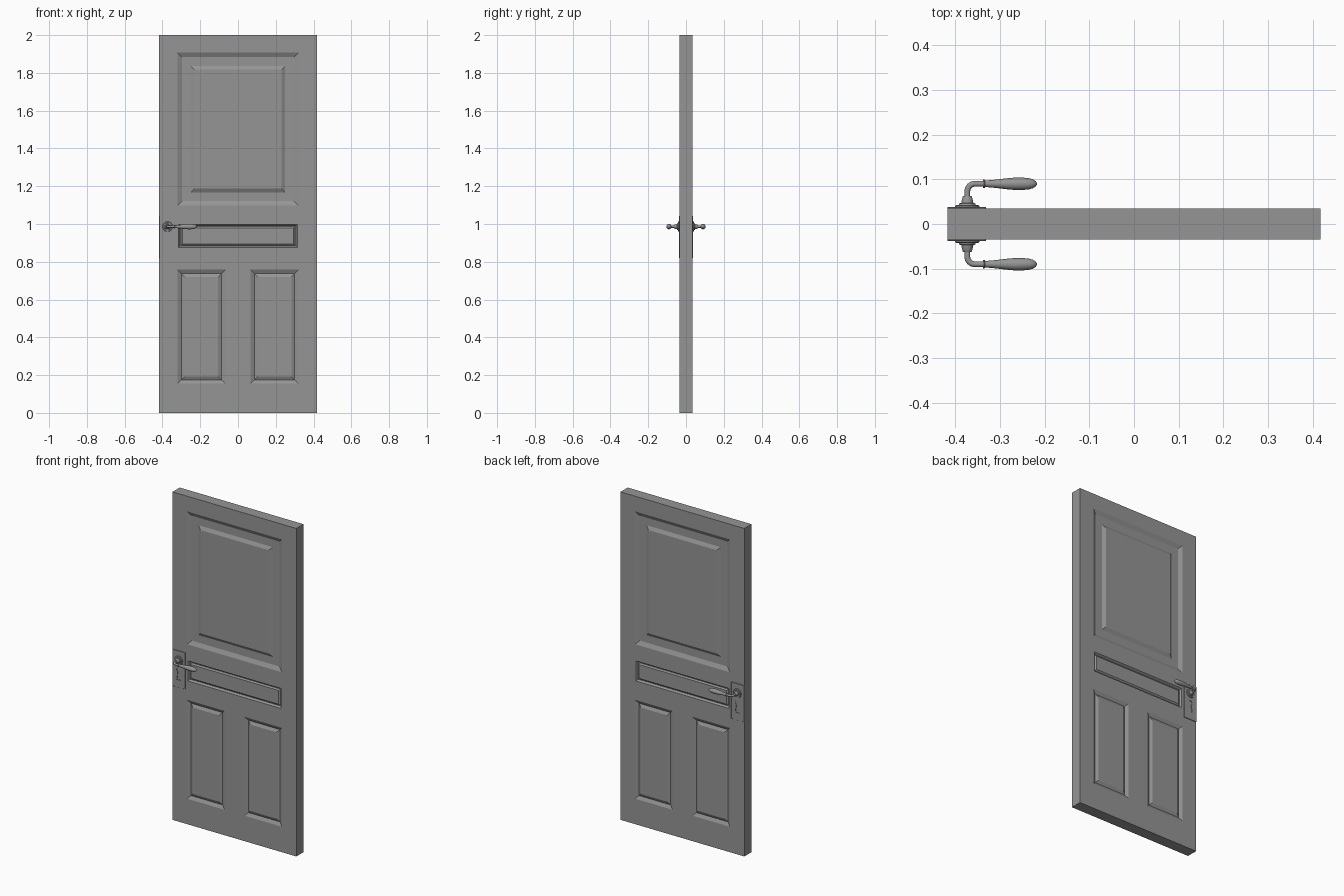
import bpy, bmesh, math
from mathutils import Vector

if "Cube" in bpy.data.objects:
    bpy.data.objects.remove(bpy.data.objects["Cube"])

W, T, H = 0.4175, 0.0345, 2.0          # half width, half thickness, height
HX, HY, HZ = -0.373, -0.0900, 0.986    # handle spindle x, grip y, handle z

dark_grey = bpy.data.materials.new("dark_grey")
dark_grey.diffuse_color = (0.3, 0.3, 0.3, 1)
dark_grey.use_nodes = True
dark_grey.node_tree.nodes["Principled BSDF"].inputs["Base Color"].default_value = dark_grey.diffuse_color


def make_object(name, bm):
    bmesh.ops.recalc_face_normals(bm, faces=bm.faces)
    mesh = bpy.data.meshes.new(name)
    bm.to_mesh(mesh)
    bm.free()
    mesh.materials.append(dark_grey)
    ob = bpy.data.objects.new(name, mesh)
    bpy.context.collection.objects.link(ob)
    return ob


def activate(ob):
    bpy.ops.object.select_all(action='DESELECT')
    ob.select_set(True)
    bpy.context.view_layer.objects.active = ob


def finish(ob, angle=35):
    # smooth shading plus a mirrored copy on the back of the door
    activate(ob)
    bpy.ops.object.shade_smooth_by_angle(angle=math.radians(angle))
    mod = ob.modifiers.new("both_sides", 'MIRROR')
    mod.use_axis = (False, True, False)
    mod.use_mirror_merge = False


def box(x0, x1, y0, y1, z0, z1):
    bm = bmesh.new()
    bmesh.ops.create_cube(bm, size=1)
    for v in bm.verts:
        v.co = ((x0 + x1) / 2 + v.co.x * (x1 - x0),
                (y0 + y1) / 2 + v.co.y * (y1 - y0),
                (z0 + z1) / 2 + v.co.z * (z1 - z0))
    return bm


def lathe(name, profile, place, sides=32):
    # profile is (radius, height); place maps (u, v, height) to world space
    bm = bmesh.new()
    rings = []
    for r, h in profile:
        rings.append([bm.verts.new(place(r * math.cos(a), r * math.sin(a), h))
                      for a in (2 * math.pi * i / sides for i in range(sides))])
    for lo, hi in zip(rings, rings[1:]):
        for i in range(sides):
            j = (i + 1) % sides
            bm.faces.new((lo[i], lo[j], hi[j], hi[i]))
    bmesh.ops.remove_doubles(bm, verts=bm.verts, dist=1e-5)
    ob = make_object(name, bm)
    finish(ob)
    return ob


# Door leaf: a slab cut along panel lines, then inset into moulded panels
bm = box(-W, W, -T, T, 0, H)
cuts = [(Vector((x, 0, 0)), Vector((1, 0, 0))) for x in (-.32, -.067, .067, .32)]
cuts += [(Vector((0, 0, z)), Vector((0, 0, 1)))
         for z in (.155, .758, .869, 1.003, 1.097, 1.907)]
for co, no in cuts:
    bmesh.ops.bisect_plane(bm, geom=bm.verts[:] + bm.edges[:] + bm.faces[:],
                           plane_co=co, plane_no=no)

# each panel: x range, z range, then (inset, depth) steps of its moulding
low = [(.020, -.011), (.018, .009)]
panels = [
    (-.32, .32, 1.097, 1.907, [(.024, -.012), (.046, 0), (.020, .011)]),
    (-.32, .32, .869, 1.003, [(.006, 0), (.008, -.011), (.003, 0), (.008, .007)]),
    (-.32, -.067, .155, .758, low),
    (.067, .32, .155, .758, low),
]
for x0, x1, z0, z1, steps in panels:
    for side in (-1, 1):
        cells = []
        for f in bm.faces:
            c = f.calc_center_median()
            if f.normal.y * side > .9 and abs(c.y - side * T) < 1e-4 \
                    and x0 < c.x < x1 and z0 < c.z < z1:
                cells.append(f)
        if len(cells) > 1:
            face = bmesh.ops.dissolve_faces(bm, faces=cells, use_verts=False)["region"][0]
        else:
            face = cells[0]
        for thickness, depth in steps:
            bmesh.ops.inset_individual(bm, faces=[face], thickness=thickness,
                                       depth=depth, use_even_offset=True)
            face.normal_update()
door = make_object("door_leaf", bm)
activate(door)
bpy.ops.object.shade_smooth_by_angle(angle=math.radians(20))

# Lock plate with softened edges
plate = make_object("lock_plate", box(-W, -.331, -.038, -T + .001, .82, 1.043))
bev = plate.modifiers.new("soft_edges", 'BEVEL')
bev.width = .001
bev.segments = 1

# Keyhole: round top with a flared slot, cut through the plate
kx, kz, kr = HX, .926, .014
outline = [(kx + kr * math.cos(math.radians(a)), kz + kr * math.sin(math.radians(a)))
           for a in range(-60, 241, 20)]
outline += [(kx - .014, .866), (kx + .014, .866)]
bm = bmesh.new()
f = bm.faces.new([bm.verts.new((x, -.06, z)) for x, z in outline])
ext = bmesh.ops.extrude_face_region(bm, geom=[f])["geom"]
for v in ext:
    if isinstance(v, bmesh.types.BMVert):
        v.co.y = -.02
cutter = make_object("keyhole_cutter", bm)
cutter.hide_render = True
cut = plate.modifiers.new("keyhole", 'BOOLEAN')
cut.object = cutter
cut.operation = 'DIFFERENCE'
cut.solver = 'EXACT'
activate(plate)
for m in ("soft_edges", "keyhole"):
    bpy.ops.object.modifier_apply(modifier=m)
bpy.data.objects.remove(cutter)
finish(plate)

# Stepped rosette and tapered collar around the spindle
lathe("handle_rosette",
      [(0, .036), (.027, .036), (.027, .040), (.025, .042), (.019, .0425), (.018, .046),
       (.0135, .047), (.0125, .052), (.0105, .061), (.009, .063), (0, .063)],
      lambda u, v, h: (HX + u, -h, HZ + v))

# Bent neck from the spindle to the grip
R = .017
path = [(HX, -.058)]
for i in range(9):
    a = math.pi / 2 * i / 8
    path.append((HX + R - R * math.cos(a), HY + R - R * math.sin(a)))
path.append((-.332, HY))
cu = bpy.data.curves.new("handle_neck", 'CURVE')
cu.dimensions = '3D'
cu.bevel_depth = .0065
cu.bevel_resolution = 5
cu.use_fill_caps = True
cu.materials.append(dark_grey)
sp = cu.splines.new('POLY')
sp.points.add(len(path) - 1)
for p, (x, y) in zip(sp.points, path):
    p.co = (x, y, HZ, 1)
neck = bpy.data.objects.new("handle_neck", cu)
bpy.context.collection.objects.link(neck)
activate(neck)
bpy.ops.object.convert(target='MESH')
finish(bpy.context.object, 50)

# Turned grip with a collar ring at its root
lathe("handle_grip",
      [(0, -.338), (.009, -.338), (.010, -.336), (.009, -.334), (.0075, -.333),
       (.0078, -.325), (.009, -.312), (.011, -.295), (.013, -.278), (.014, -.262),
       (.0138, -.248), (.0125, -.235), (.010, -.226), (.006, -.220), (.003, -.218),
       (0, -.2165)],
      lambda u, v, h: (h, HY + u, HZ + v))
